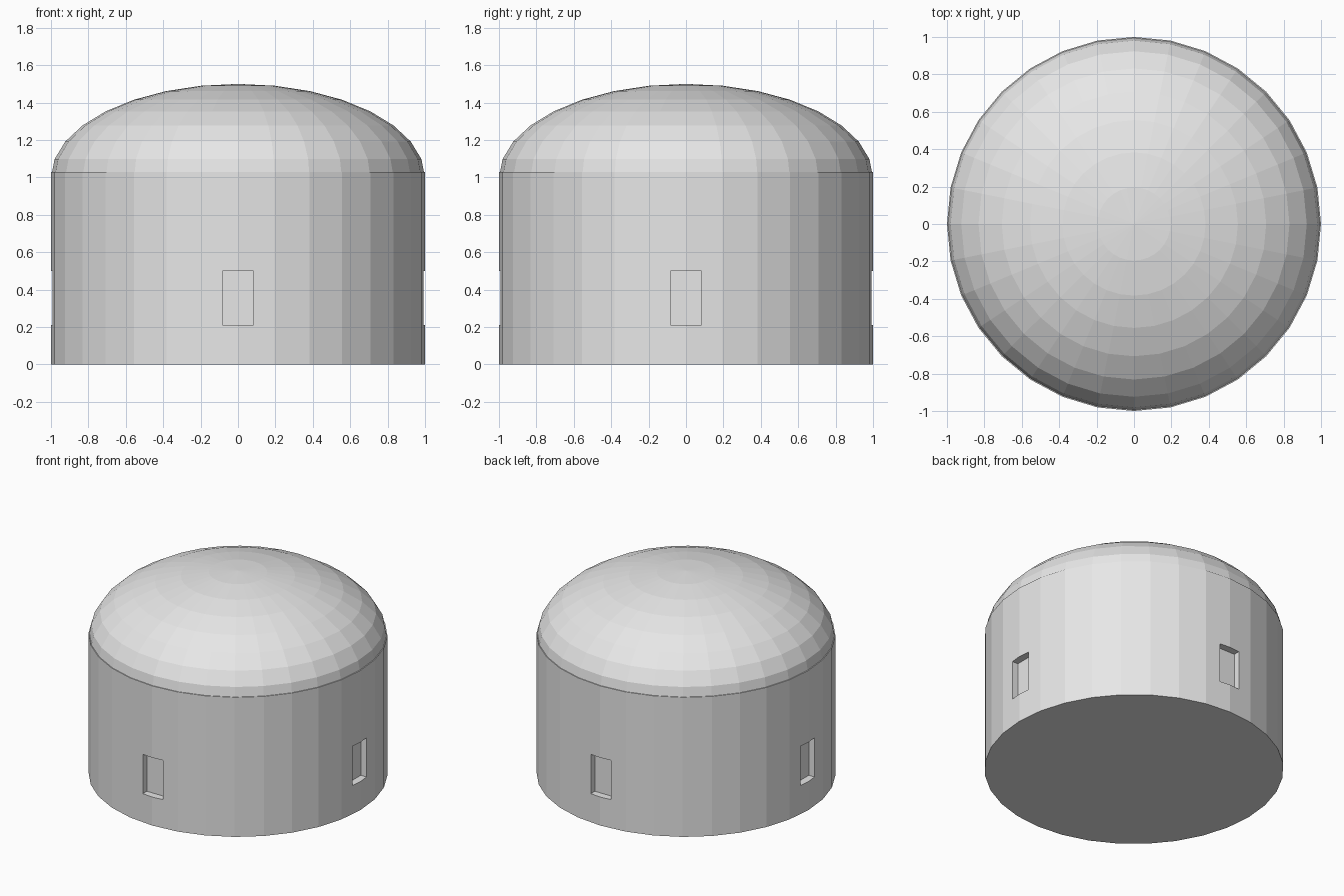
import bpy, bmesh, math
from mathutils import Matrix

if "Cube" in bpy.data.objects:
    bpy.data.objects.remove(bpy.data.objects["Cube"])

SIDES = 32
WALL_TOP = 1.03
DOME_BASE, DOME_RISE = 1.0, 0.5

grey = bpy.data.materials.new("light grey")
grey.diffuse_color = (0.8, 0.8, 0.8, 1)
grey.use_nodes = True
grey.node_tree.nodes["Principled BSDF"].inputs["Base Color"].default_value = grey.diffuse_color


def make_object(name, bm):
    bmesh.ops.recalc_face_normals(bm, faces=bm.faces[:])
    mesh = bpy.data.meshes.new(name)
    bm.to_mesh(mesh)
    bm.free()
    mesh.materials.append(grey)
    ob = bpy.data.objects.new(name, mesh)
    bpy.context.collection.objects.link(ob)
    return ob


def ring(bm, radius, z):
    return [bm.verts.new((radius * math.cos(2 * math.pi * i / SIDES),
                          radius * math.sin(2 * math.pi * i / SIDES), z))
            for i in range(SIDES)]


def bridge(bm, low, high):
    for i in range(SIDES):
        j = (i + 1) % SIDES
        bm.faces.new((low[i], low[j], high[j], high[i]))


# Round wall, closed at floor and top
bm = bmesh.new()
low, high = ring(bm, 1, 0), ring(bm, 1, WALL_TOP)
bridge(bm, low, high)
bm.faces.new(low[::-1])
bm.faces.new(high)
wall = make_object("round_wall", bm)

# Four shallow window recesses
bm = bmesh.new()
for k in range(4):
    bmesh.ops.create_cube(bm, size=1, matrix=(
        Matrix.Rotation(k * math.pi / 2, 4, 'Z')
        @ Matrix.Translation((1.045, 0, 0.355))
        @ Matrix.Diagonal((0.2, 0.165, 0.29, 1))))
cutter = make_object("window_cutter", bm)
cutter.hide_render = True
cut = wall.modifiers.new("window recesses", 'BOOLEAN')
cut.operation = 'DIFFERENCE'
cut.solver = 'EXACT'
cut.object = cutter
bpy.context.view_layer.objects.active = wall
bpy.ops.object.modifier_apply(modifier=cut.name)
bpy.data.objects.remove(cutter)

# Flattened dome roof
bm = bmesh.new()
rows = 8
previous = ring(bm, 1, DOME_BASE)
bm.faces.new(previous[::-1])
for r in range(1, rows):
    a = math.pi / 2 * r / rows
    current = ring(bm, math.cos(a), DOME_BASE + DOME_RISE * math.sin(a))
    bridge(bm, previous, current)
    previous = current
apex = bm.verts.new((0, 0, DOME_BASE + DOME_RISE))
for i in range(SIDES):
    bm.faces.new((previous[i], previous[(i + 1) % SIDES], apex))
make_object("dome_roof", bm)
